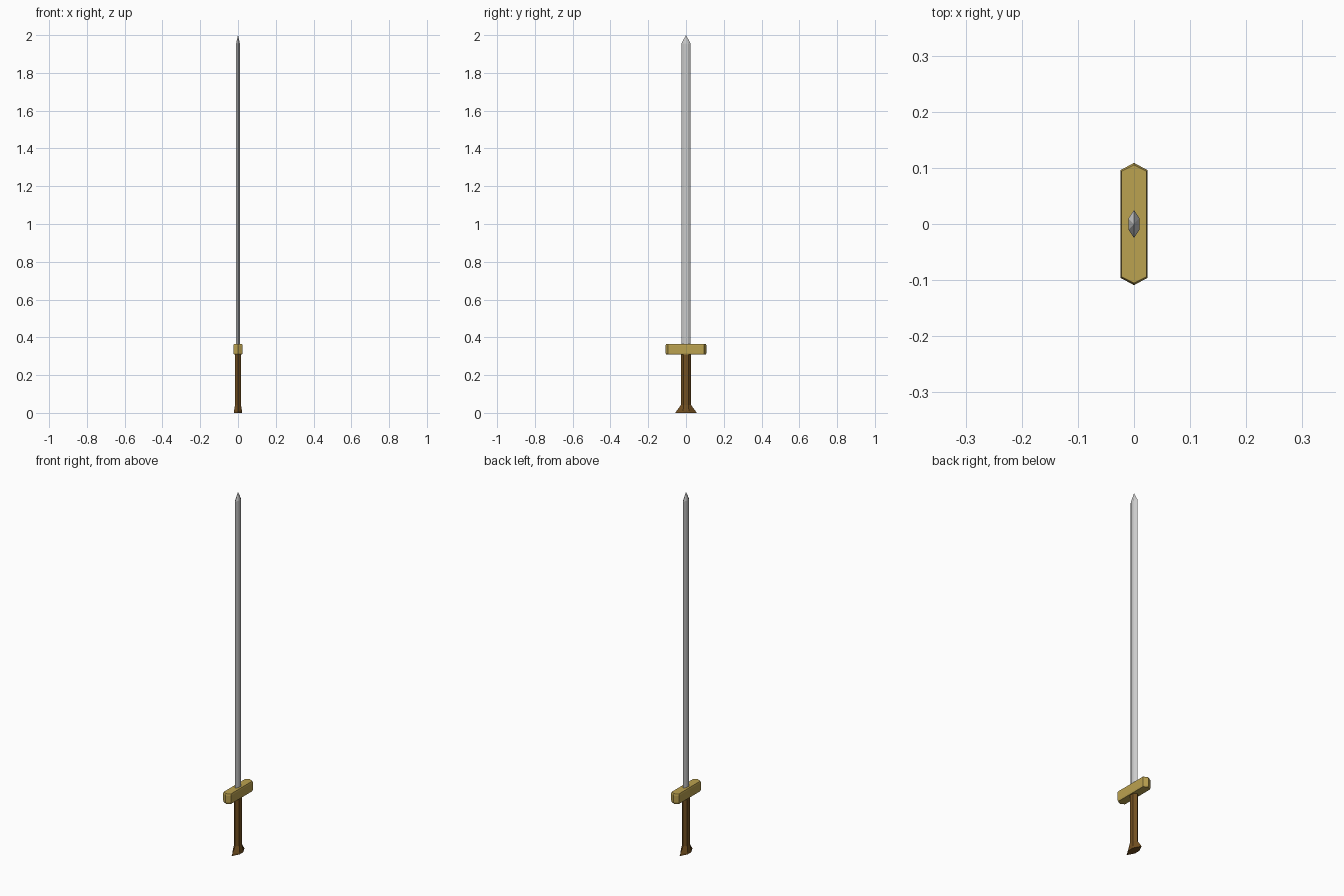
import bpy, bmesh

if "Cube" in bpy.data.objects:
    bpy.data.objects.remove(bpy.data.objects["Cube"])


def material(name, color):
    m = bpy.data.materials.new(name)
    m.diffuse_color = color
    m.use_nodes = True
    m.node_tree.nodes["Principled BSDF"].inputs["Base Color"].default_value = m.diffuse_color
    return m


def hexagon(hx, hy, flat):
    # pointed toward +y and -y, flat sides facing +x and -x
    return [(hx, -flat), (hx, flat), (0, hy), (-hx, flat), (-hx, -flat), (0, -hy)]


def loft(name, sections, mat=None, tip=None):
    # sections: (z, half x, half y, half flat length)
    bm = bmesh.new()
    rings = [[bm.verts.new((x, y, z)) for x, y in hexagon(hx, hy, f)]
             for z, hx, hy, f in sections]
    for a, b in zip(rings, rings[1:]):
        for i in range(6):
            j = (i + 1) % 6
            bm.faces.new((a[i], a[j], b[j], b[i]))
    bm.faces.new(rings[0][::-1])
    if tip:
        t = bm.verts.new((0, 0, tip))
        for i in range(6):
            bm.faces.new((rings[-1][i], rings[-1][(i + 1) % 6], t))
    else:
        bm.faces.new(rings[-1])
    bmesh.ops.recalc_face_normals(bm, faces=bm.faces)
    me = bpy.data.meshes.new(name)
    bm.to_mesh(me)
    bm.free()
    ob = bpy.data.objects.new(name, me)
    bpy.context.collection.objects.link(ob)
    if mat:
        me.materials.append(mat)
    return ob


brass = material("brass", (0.50, 0.36, 0.08, 1))
wood = material("dark_wood", (0.17, 0.08, 0.015, 1))

# Blade with a pointed tip
loft("blade", [(0.355, 0.010, 0.025, 0.010), (1.955, 0.010, 0.025, 0.010)], tip=2.0)

# Crossguard, pointed ends slightly shorter than its middle
guard = loft("crossguard", [(0.309, 0.022, 0.105, 0.094), (0.318, 0.024, 0.109, 0.096),
                            (0.357, 0.024, 0.109, 0.096), (0.365, 0.022, 0.105, 0.094)], brass)

# Grip flaring into the pommel
loft("grip", [(0.0, 0.021, 0.057, 0.016), (0.010, 0.021, 0.050, 0.016),
              (0.043, 0.016, 0.026, 0.012), (0.312, 0.016, 0.026, 0.012)], wood)
